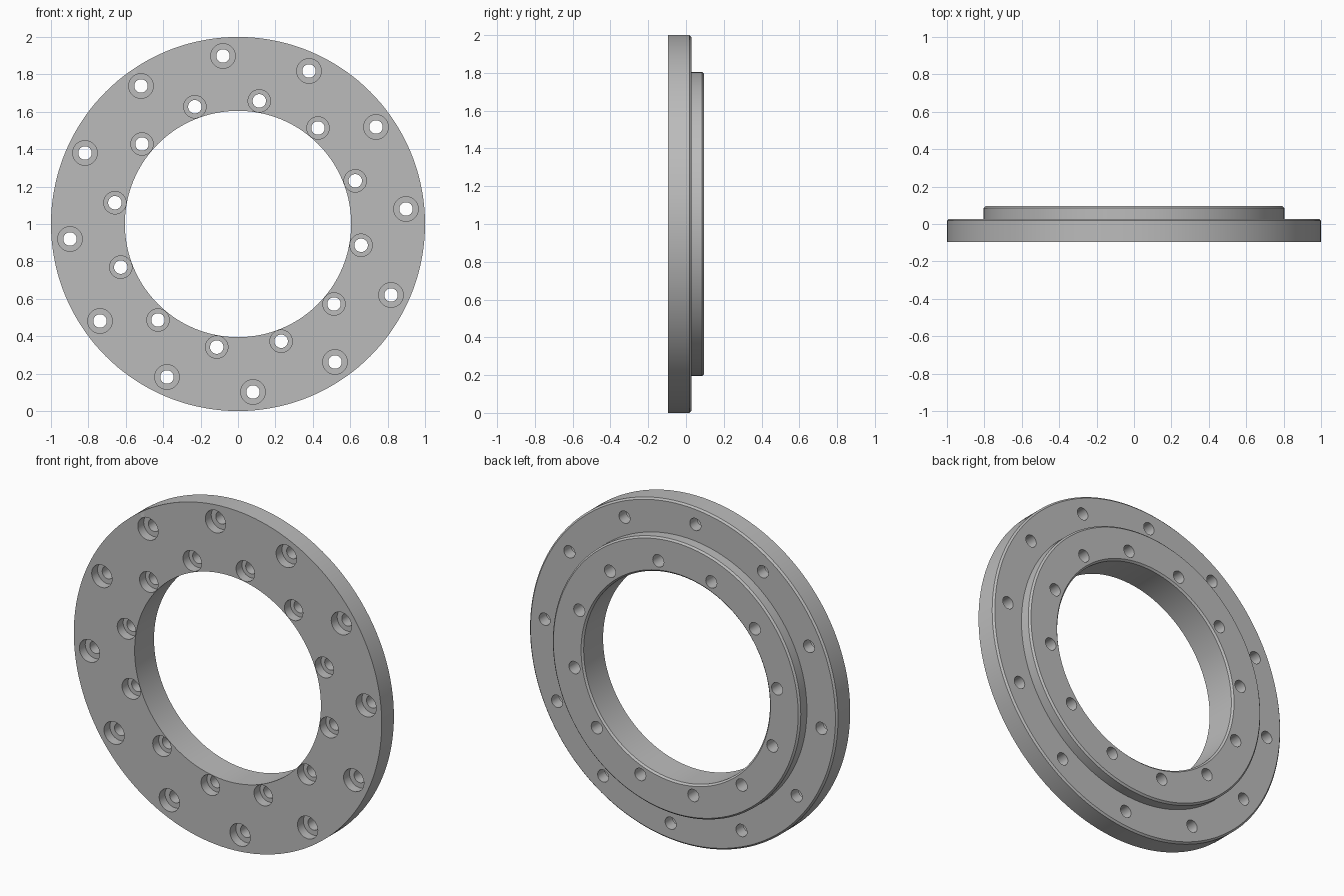
import bpy, bmesh, math
from mathutils import Matrix, Vector

if "Cube" in bpy.data.objects:
    bpy.data.objects.remove(bpy.data.objects["Cube"], do_unlink=True)

FRONT, STEP, BACK = -0.095, 0.028, 0.095
BORE_R, RAISED_R, OUTER_R = 0.605, 0.805, 1.0
BEVEL = 0.01
CENTRE = Vector((0, 0, 1))

steel = bpy.data.materials.new("machined_grey")
steel.use_nodes = True
colour = (0.5, 0.5, 0.5, 1)
steel.diffuse_color = colour
steel.node_tree.nodes["Principled BSDF"].inputs["Base Color"].default_value = colour


def add_object(name, bm):
    bmesh.ops.recalc_face_normals(bm, faces=bm.faces)
    mesh = bpy.data.meshes.new(name)
    bm.to_mesh(mesh)
    bm.free()
    mesh.materials.append(steel)
    obj = bpy.data.objects.new(name, mesh)
    bpy.context.collection.objects.link(obj)
    return obj


def lathe(name, profile, segments):
    """Spin a closed (radius, y) profile about the y axis through CENTRE."""
    bm = bmesh.new()
    verts = [bm.verts.new((r, y, 1)) for r, y in profile]
    edges = [bm.edges.new((a, b)) for a, b in zip(verts, verts[1:] + verts[:1])]
    bmesh.ops.spin(bm, geom=verts + edges, cent=CENTRE, axis=(0, 1, 0),
                   angle=math.tau, steps=segments, use_merge=True)
    bmesh.ops.remove_doubles(bm, verts=bm.verts, dist=1e-5)
    return add_object(name, bm)


def cylinder(bm, x, z, radius, y0, y1):
    place = Matrix.Translation((x, (y0 + y1) / 2, z)) @ Matrix.Rotation(math.pi / 2, 4, "X")
    bmesh.ops.create_cone(bm, cap_ends=True, segments=32, radius1=radius,
                          radius2=radius, depth=y1 - y0, matrix=place)


def bolt_cutter(name, radius, start, bore, hole, y0, y1):
    """Twelve cylinders on a bolt circle."""
    bm = bmesh.new()
    for i in range(12):
        a = math.radians(start + 30 * i)
        cylinder(bm, radius * math.cos(a), 1 + radius * math.sin(a),
                 bore if bore else hole, y0, y1)
    return add_object(name, bm)


# Stepped ring with chamfered rear edges
ring = lathe("flange_ring", [
    (BORE_R, FRONT), (OUTER_R, FRONT),
    (OUTER_R, STEP - BEVEL), (OUTER_R - BEVEL, STEP),
    (RAISED_R, STEP), (RAISED_R, BACK - BEVEL), (RAISED_R - BEVEL, BACK),
    (BORE_R + BEVEL, BACK), (BORE_R, BACK - BEVEL)], 144)

# Through holes and front counterbores for both bolt circles
cutters = []
for label, radius, start, bore in (("outer", 0.902, 5.1, 0.066), ("inner", 0.668, 20.2, 0.06)):
    cutters.append(bolt_cutter(label + "_counterbore_cutter", radius, start, bore, 0,
                               FRONT - 0.05, FRONT + 0.055))
    cutters.append(bolt_cutter(label + "_hole_cutter", radius, start, 0, 0.036,
                               FRONT - 0.1, BACK + 0.05))

bpy.ops.object.select_all(action="DESELECT")
bpy.context.view_layer.objects.active = ring
ring.select_set(True)
for cutter in cutters:
    cutter.hide_render = True
    mod = ring.modifiers.new("cut", "BOOLEAN")
    mod.operation, mod.solver, mod.object = "DIFFERENCE", "EXACT", cutter
    bpy.ops.object.modifier_apply(modifier=mod.name)
for cutter in cutters:
    bpy.data.objects.remove(cutter, do_unlink=True)

# Smooth walls with crisp machined edges
bpy.ops.object.shade_smooth_by_angle(angle=math.radians(30))
